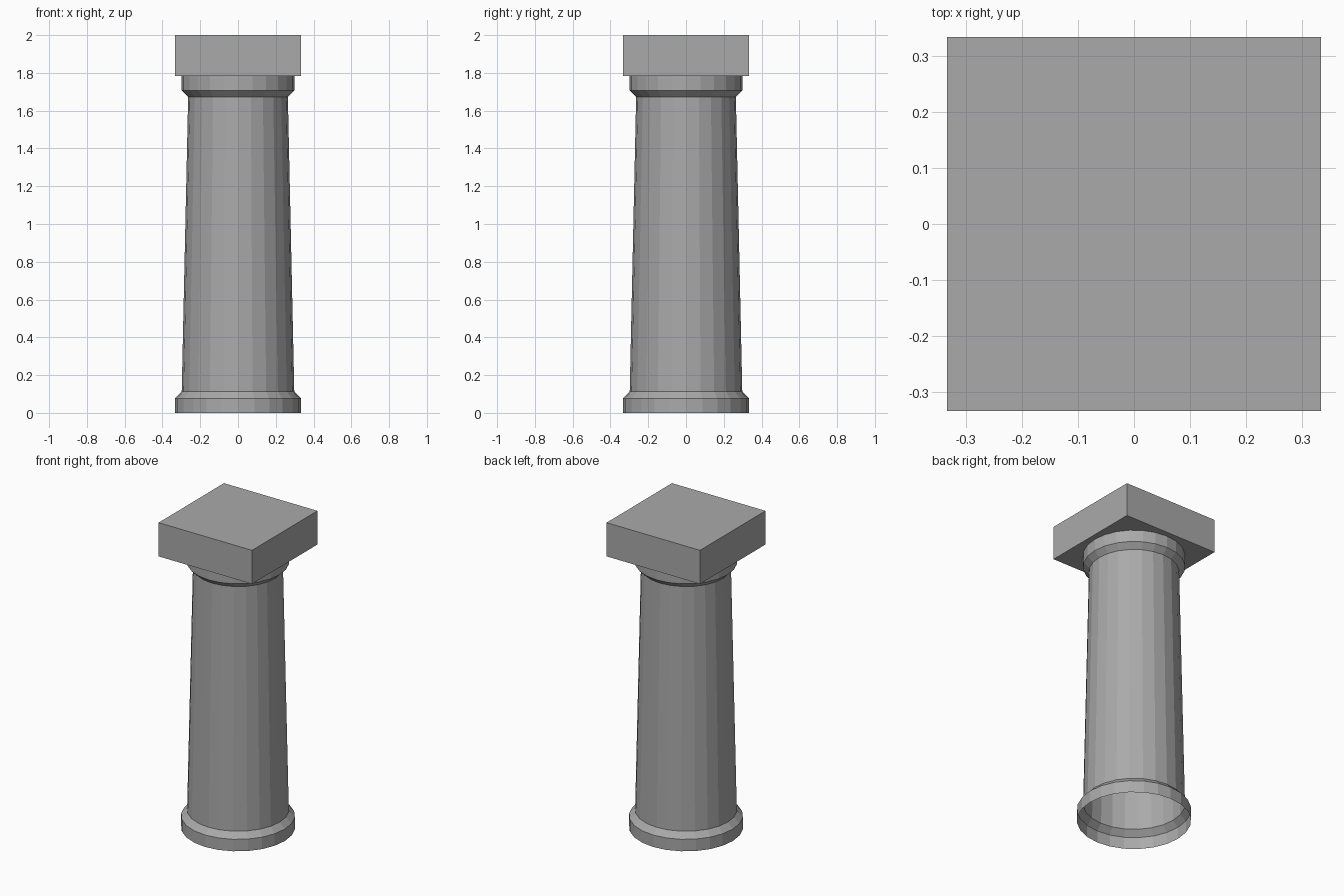
import bpy
import bmesh
import math

SIDES = 24

default = bpy.data.objects.get("Cube")
if default:
    bpy.data.objects.remove(default, do_unlink=True)

stone = bpy.data.materials.new("grey_stone")
stone.use_nodes = True
GREY = (0.4, 0.4, 0.4, 1)
stone.diffuse_color = GREY
stone.node_tree.nodes["Principled BSDF"].inputs["Base Color"].default_value = GREY


def add_object(name, bm):
    mesh = bpy.data.meshes.new(name)
    bm.to_mesh(mesh)
    bm.free()
    mesh.materials.append(stone)
    obj = bpy.data.objects.new(name, mesh)
    bpy.context.collection.objects.link(obj)
    return obj


def lathe(name, profile):
    """Open shell turned from (radius, height) points, listed upwards."""
    bm = bmesh.new()
    rings = [[bm.verts.new((r * math.cos(a), r * math.sin(a), z))
              for a in (math.tau * i / SIDES for i in range(SIDES))]
             for r, z in profile]
    for low, high in zip(rings, rings[1:]):
        for i in range(SIDES):
            j = (i + 1) % SIDES
            bm.faces.new((low[i], low[j], high[j], high[i]))
    return add_object(name, bm)


# Hollow column, open underneath: base ring, tapered shaft, flared neck
lathe("column", [(0.333, 0), (0.333, 0.077), (0.298, 0.113),
                 (0.264, 1.673), (0.298, 1.707), (0.298, 1.785)])

# Square slab on top
bm = bmesh.new()
bmesh.ops.create_cube(bm, size=1)
bmesh.ops.scale(bm, vec=(0.666, 0.666, 0.217), verts=bm.verts)
bmesh.ops.translate(bm, vec=(0, 0, 1.8915), verts=bm.verts)
add_object("top_slab", bm)
